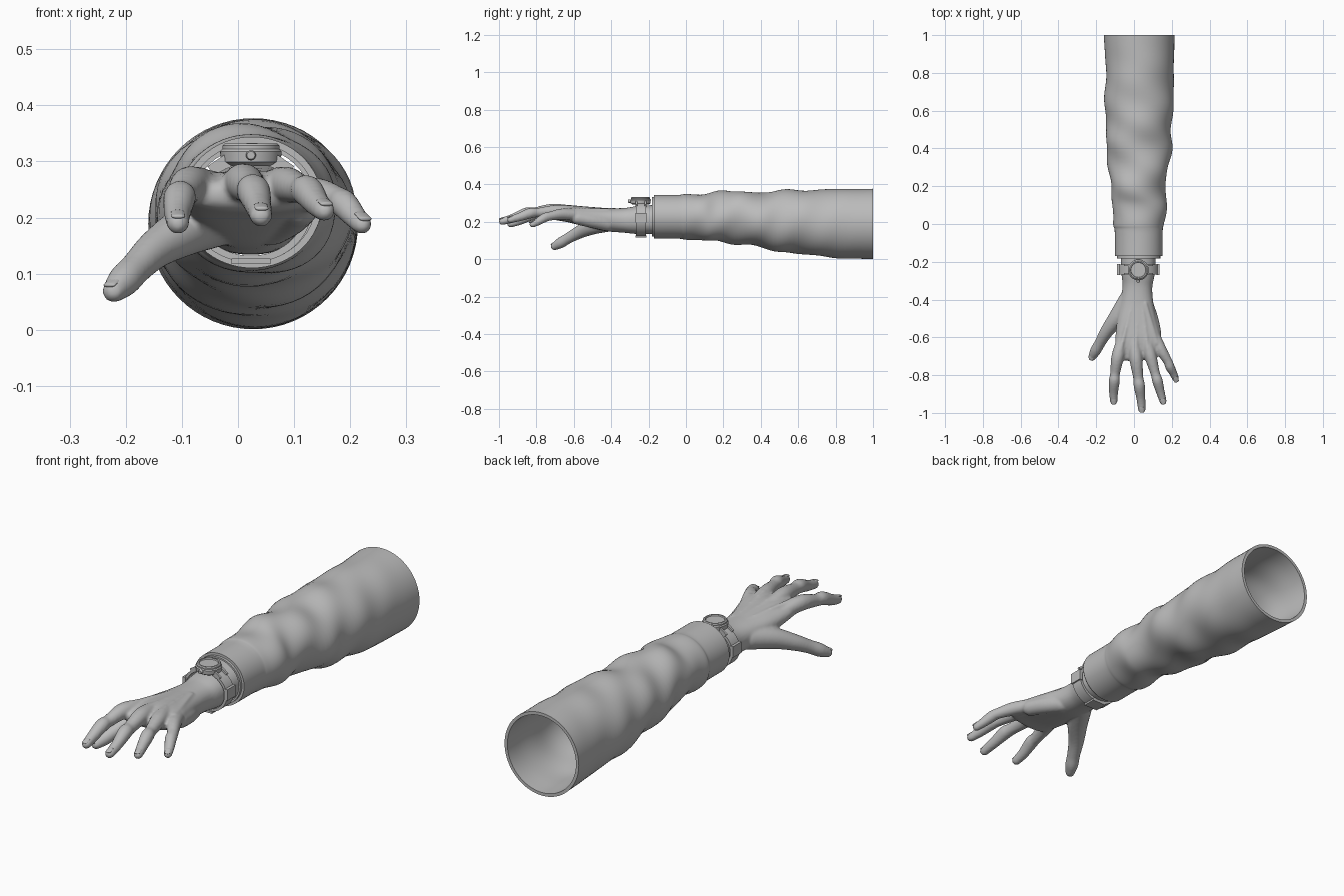
import bpy, bmesh, math
from mathutils import Vector, Matrix

cube = bpy.data.objects.get("Cube")
if cube:
    bpy.data.objects.remove(cube, do_unlink=True)

grey = bpy.data.materials.new("plain grey")
grey.use_nodes = True
grey.diffuse_color = (0.5, 0.5, 0.5, 1)
grey.node_tree.nodes["Principled BSDF"].inputs["Base Color"].default_value = grey.diffuse_color
UP = Vector((0, 0, 1))
BACK = Vector((0, 1, 0))


def finish(name, bm, angle=40):
    """Turn a bmesh into a smooth shaded object."""
    bmesh.ops.recalc_face_normals(bm, faces=bm.faces[:])
    mesh = bpy.data.meshes.new(name)
    bm.to_mesh(mesh)
    bm.free()
    mesh.materials.append(grey)
    obj = bpy.data.objects.new(name, mesh)
    bpy.context.collection.objects.link(obj)
    bpy.ops.object.select_all(action="DESELECT")
    obj.select_set(True)
    bpy.context.view_layer.objects.active = obj
    bpy.ops.object.shade_smooth_by_angle(angle=math.radians(angle))
    return obj


def spline(points, steps):
    """Catmull-Rom through tuples of any length."""
    out = []
    vs = [Vector(p) for p in points]
    for i in range(len(vs) - 1):
        a, b, c, d = vs[max(i - 1, 0)], vs[i], vs[i + 1], vs[min(i + 2, len(vs) - 1)]
        for k in range(steps):
            t = k / steps
            out.append((b * 2 + (c - a) * t + (a * 2 - b * 5 + c * 4 - d) * t ** 2
                        + (b * 3 - a - c * 3 + d) * t ** 3) / 2)
    return out + [vs[-1]]


def ring(centre, tangent, rx, rz, sides=24, power=1.0, fold=None):
    """Oval cross-section, squared off when power is below one."""
    side = tangent.cross(UP).normalized()
    up = side.cross(tangent).normalized()
    pts = []
    for i in range(sides):
        a = math.tau * i / sides
        c, s = math.cos(a), math.sin(a)
        c, s = (math.copysign(abs(v) ** power, v) for v in (c, s))
        extra = fold(centre.y, a) if fold else 0
        pts.append(centre + side * c * (rx + extra) + up * s * (rz + extra))
    return pts


def skin(bm, rings, closed=False):
    """Bridge rings; cap the ends, or join the last ring to the first."""
    loops = [[bm.verts.new(p) for p in r] for r in rings]
    pairs = list(zip(loops, loops[1:]))
    if closed:
        pairs.append((loops[-1], loops[0]))
    else:
        bm.faces.new(loops[0])
        bm.faces.new(loops[-1])
    for a, b in pairs:
        for i in range(len(a)):
            j = (i + 1) % len(a)
            bm.faces.new((a[i], a[j], b[j], b[i]))


def limb(bm, points, steps=6, power=1.0, sides=24):
    """Round-ended tube through (x, y, z, width radius, height radius)."""
    p = spline([q if len(q) > 4 else (*q, q[3]) for q in points], steps)
    pos = [Vector(q[:3]) for q in p]
    tan = [(pos[min(i + 1, len(p) - 1)] - pos[max(i - 1, 0)]).normalized() for i in range(len(p))]
    rings = [ring(c, t, q[3], q[4], sides, power) for c, t, q in zip(pos, tan, p)]
    for deg in (25, 50, 70, 84):
        s, k = math.sin(math.radians(deg)), math.cos(math.radians(deg))
        for end in (0, -1):
            rx, rz = p[end][3], p[end][4]
            reach = tan[end] * min(rx, rz) * s * (-1 if end == 0 else 1)
            r = ring(pos[end] + reach, tan[end], rx * k, rz * k, sides, power)
            rings.insert(0, r) if end == 0 else rings.append(r)
    skin(bm, rings)


def box(bm, centre, size, tilt=0.0):
    bmesh.ops.create_cube(bm, size=1, matrix=Matrix.Translation(centre)
                          @ Matrix.Rotation(tilt, 4, "Y") @ Matrix.Diagonal((*size, 1)))


# Sleeve: hollow tube with diagonal cloth folds that fade out at both ends
def cloth(y, a):
    fade = max(0, min(1, (y + 0.04) * 6)) * max(0, min(1, (0.95 - y) * 2))
    return fade * (0.006 * math.sin(21 * y + 2 * a) + 0.004 * math.sin(33 * y - 3 * a + 1))


sleeve = spline([(1, .027, .189, .187, .188), (.8, .031, .191, .18, .183),
                 (.6, .026, .2, .18, .17), (.4, .027, .21, .168, .15),
                 (.2, .02, .228, .148, .133), (.1, .033, .226, .14, .127),
                 (0, .023, .226, .134, .122), (-.04, .025, .227, .127, .117),
                 (-.17, .025, .227, .125, .117)], 9)


def shell(inset):
    return [ring(Vector((x, y, z)), BACK, rx - inset, rz - inset, 64, fold=cloth)
            for y, x, z, rx, rz in sleeve]


bm = bmesh.new()
skin(bm, shell(0) + shell(.014)[::-1], closed=True)
finish("sleeve", bm, 60)

# Lining that peeks out of the cuff
bm = bmesh.new()
skin(bm, [ring(Vector((.025, y, .227)), BACK, r + .008, r, 48)
          for y, r in ((-.1, .106), (-.182, .106), (-.182, .098), (-.1, .098))], closed=True)
finish("cuff_lining", bm)

# Hand: overlapping limbs fused into one skin
bm = bmesh.new()
limb(bm, [(.025, -.05, .215, .093, .08), (.022, -.24, .21, .09, .076),
          (.018, -.33, .208, .079, .066), (.015, -.42, .212, .088, .062),
          (.015, -.52, .226, .106, .054), (.022, -.62, .24, .122, .044),
          (.03, -.69, .24, .122, .032)], power=.88, sides=40)
fingers = {
    "index": [(-.055, -.6, .245, .031), (-.085, -.7, .258, .034), (-.1, -.79, .24, .026),
              (-.104, -.83, .235, .029), (-.108, -.89, .207, .024), (-.107, -.937, .19, .02)],
    "middle": [(0, -.6, .25, .033), (.01, -.71, .262, .035), (.022, -.81, .25, .027),
               (.028, -.855, .246, .03), (.036, -.92, .221, .024), (.041, -.981, .203, .02)],
    "ring": [(.06, -.59, .25, .031), (.085, -.69, .258, .033), (.112, -.79, .25, .025),
             (.124, -.83, .247, .028), (.14, -.89, .226, .023), (.154, -.938, .212, .019)],
    "little": [(.1, -.57, .235, .029), (.14, -.66, .241, .03), (.178, -.725, .231, .024),
               (.19, -.755, .223, .025), (.208, -.79, .202, .021), (.221, -.82, .188, .018)],
    "thumb": [(-.03, -.4, .2, .05), (-.09, -.495, .178, .045), (-.145, -.57, .145, .035),
              (-.18, -.63, .112, .029), (-.203, -.67, .088, .029), (-.221, -.703, .069, .021)],
}
for name, pts in fingers.items():
    limb(bm, pts)
    if name != "thumb":
        # Tendon from the wrist to the knuckle
        x, y, z, r = pts[1]
        limb(bm, [(.018 + x * .3, -.42, .264, .009), (x * .85, y + .03, z + .022, .012)], sides=12)
# Heel of the palm on the outer side
limb(bm, [(.06, -.42, .19, .04), (.09, -.5, .205, .038), (.11, -.58, .22, .035)])
hand = finish("hand", bm)
fuse = hand.modifiers.new("fuse", "REMESH")
fuse.mode = "VOXEL"
fuse.voxel_size = .006
fuse.use_smooth_shade = True
soft = hand.modifiers.new("soften", "SMOOTH")
soft.factor = .5
soft.iterations = 5

# Fingernails lying on the fingertips
bm = bmesh.new()
for pts in fingers.values():
    a, b = Vector(pts[-2][:3]), Vector(pts[-1][:3])
    t = (b - a).normalized()
    up = t.cross(UP).cross(t).normalized()
    mid = b + up * pts[-1][3] * .82
    limb(bm, [(*(mid - t * .014), .012, .004), (*(mid + t * .01), .012, .004)], 3, sides=16)
finish("fingernails", bm, 60)

# Watch strap with side loops and clasp
bm = bmesh.new()


def band(y0, y1, rx, rz, thick):
    skin(bm, [ring(Vector((.023, y, .214)), BACK, rx - d, rz - d, 64)
              for y, d in ((y0, 0), (y1, 0), (y1, thick), (y0, thick))], closed=True)


band(-.268, -.214, .108, .094, .012)
for side in (-1, 1):
    box(bm, (.023 + side * .105, -.241, .222), (.016, .06, .05))
box(bm, (.023, -.241, .122), (.07, .06, .01))
finish("watch_strap", bm)

# Watch case turned from one profile, with raised bezel and sunken dial
bm = bmesh.new()
profile = ((.042, .292), (.053, .299), (.055, .318), (.051, .322), (.051, .328),
           (.047, .332), (.041, .332), (.039, .327))
skin(bm, [[Vector((.023 + r * math.cos(math.tau * i / 48), -.243 + r * math.sin(math.tau * i / 48), z))
           for i in range(48)] for r, z in profile])
finish("watch_case", bm, 30)

# Lugs joining case and strap, and the crown
bm = bmesh.new()
for sx in (-1, 1):
    for sy in (-1, 1):
        box(bm, (.023 + sx * .052, -.241 + sy * .024, .299), (.05, .01, .016), sx * .6)
finish("watch_lugs", bm)
bm = bmesh.new()
skin(bm, [ring(Vector((.023, y, .311)), BACK, r, r, 20)
          for y, r in ((-.29, .009), (-.306, .009), (-.309, .007))])
finish("watch_crown", bm)
